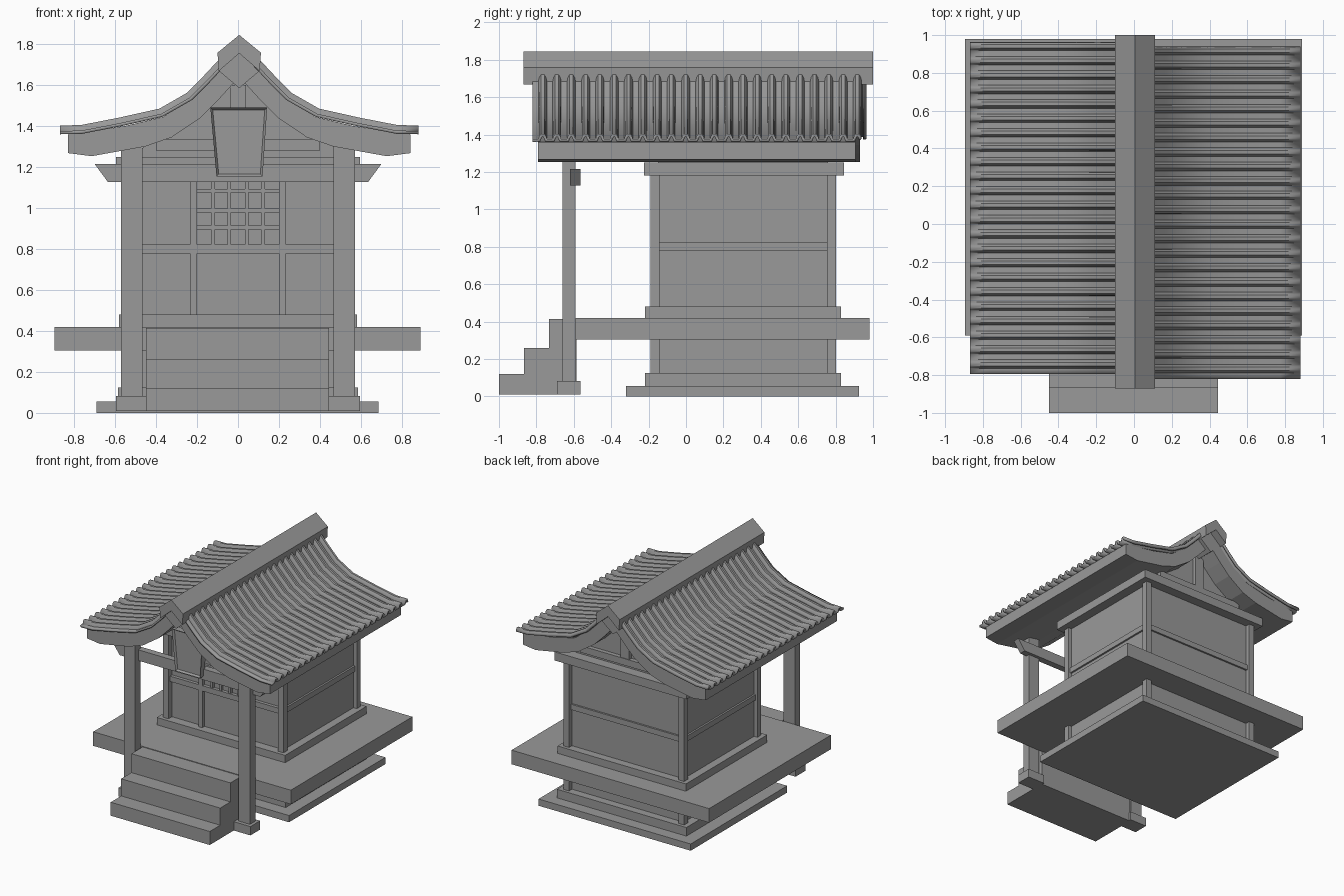
import bpy, bmesh, math
from mathutils import Vector

if "Cube" in bpy.data.objects:
    bpy.data.objects.remove(bpy.data.objects["Cube"])

# One plain grey for everything
grey = bpy.data.materials.new("plain grey")
grey.use_nodes = True
grey.diffuse_color = (0.32, 0.32, 0.32, 1)
grey.node_tree.nodes["Principled BSDF"].inputs["Base Color"].default_value = (0.32, 0.32, 0.32, 1)


def finish(name, bm):
    mesh = bpy.data.meshes.new(name)
    bm.to_mesh(mesh)
    bm.free()
    mesh.materials.append(grey)
    obj = bpy.data.objects.new(name, mesh)
    bpy.context.collection.objects.link(obj)
    return obj


def prism(name, points, start, end, axis="y", inset=0):
    """Extrude an outline: (x, z) along y, or (y, z) along x."""
    bm = bmesh.new()

    def place(p, d):
        return (p[0], d, p[1]) if axis == "y" else (d, p[0], p[1])

    near = [bm.verts.new(place(p, start)) for p in points]
    far = [bm.verts.new(place(p, end)) for p in points]
    front = bm.faces.new(near)
    bm.faces.new(far[::-1])
    n = len(points)
    for i in range(n):
        j = (i + 1) % n
        bm.faces.new((near[i], far[i], far[j], near[j]))
    bmesh.ops.recalc_face_normals(bm, faces=bm.faces)
    if inset:
        bmesh.ops.inset_individual(bm, faces=[front], thickness=inset, depth=-inset)
    return finish(name, bm)


def box(name, x0, x1, y0, y1, z0, z1):
    return prism(name, [(x0, z0), (x1, z0), (x1, z1), (x0, z1)], y0, y1)


# Foundation, sills, deck and wall core
box("foundation_slab", -0.69, 0.685, -0.32, 0.925, 0, 0.055)
box("lower_sill", -0.585, 0.585, -0.22, 0.83, 0.055, 0.125)
box("deck", -0.895, 0.89, -0.59, 0.98, 0.305, 0.42)
box("upper_sill", -0.58, 0.58, -0.22, 0.83, 0.42, 0.48)
box("wall_core", -0.515, 0.515, -0.145, 0.765, 0.055, 1.2)
box("top_frame", -0.595, 0.595, -0.225, 0.845, 1.18, 1.25)

# Corner posts, porch pillars and side rails
for side, label in ((1, "left"), (-1, "right")):
    def span(a, b):
        return sorted((side * a, side * b))
    for y, end in ((-0.19, "front"), (0.755, "back")):
        box(f"{end}_{label}_post", *span(0.495, 0.545), y, y + 0.048, 0.055, 1.2)
    box(f"{label}_pillar", *span(0.467, 0.57), -0.66, -0.59, 0.05, 1.3)
    box(f"{label}_pillar_base", *span(0.44, 0.595), -0.69, -0.565, 0.01, 0.082)
    box(f"{label}_wall_rail", *span(0.5, 0.53), -0.15, 0.77, 0.78, 0.825)
    box(f"{label}_door_jamb", *span(0.2, 0.235), -0.175, -0.14, 0.48, 1.19)
box("back_wall_rail", -0.5, 0.5, 0.75, 0.78, 0.78, 0.825)
box("front_wall_rail", -0.5, 0.5, -0.172, -0.14, 0.778, 0.822)

# Window lattice
for x in (-0.122, -0.042, 0.042, 0.122):
    box("lattice_upright", x - 0.009, x + 0.009, -0.168, -0.14, 0.82, 1.19)
for z in (0.905, 0.988, 1.085, 1.15):
    box("lattice_bar", -0.2, 0.2, -0.165, -0.14, z - 0.009, z + 0.009)

# Stairs
prism("stairs", [(-1, 0.01), (-1, 0.12), (-0.865, 0.12), (-0.865, 0.26), (-0.733, 0.26),
                 (-0.733, 0.415), (-0.585, 0.415), (-0.585, 0.01)], -0.45, 0.445, "x")

# Porch beam with slanted ends, and the hanging plaque
prism("porch_beam", [(-0.635, 1.127), (0.635, 1.127), (0.7, 1.215), (-0.7, 1.215)], -0.62, -0.565)
prism("plaque", [(-0.105, 1.155), (0.12, 1.155), (0.142, 1.49), (-0.135, 1.49)],
      -0.66, -0.605, inset=0.016)

# Roof slab, curved on both slopes, with a gable wall below it
MID = 0.006
upper = [(0.835, 1.36), (0.78, 1.365), (0.56, 1.4), (0.37, 1.445), (0.23, 1.545), (0.1, 1.68), (0, 1.77)]
lower = [(0, 1.64), (0.1, 1.53), (0.19, 1.44), (0.33, 1.345), (0.46, 1.3), (0.72, 1.253), (0.835, 1.268)]


def offset(points, side):
    return [(MID + side * x, z) for x, z in points]


for side, label, shift in ((1, "left", 0), (-1, "right", 0.025)):
    prism(f"{label}_roof_slab", offset(upper + lower, side), -0.79 + shift, 0.905 + shift)

under = [(x, z + 0.01) for x, z in lower[:5]]
prism("gable_wall", offset(under, 1) + [(0.5, 1.24), (-0.5, 1.24)] + offset(under[:0:-1], -1),
      -0.15, 0.76)
for y, end in ((-0.185, "front"), (0.75, "back")):
    box(f"{end}_gable_tie", -0.4, 0.4, y, y + 0.045, 1.28, 1.335)
    box(f"{end}_gable_post", -0.04, 0.04, y, y + 0.04, 1.33, 1.6)

# Ribbed tiles swept along the roof curve
tile_curve = [Vector(p) for p in ((0.04, 1.75), (0.09, 1.695), (0.16, 1.62), (0.24, 1.54), (0.38, 1.46),
                                  (0.58, 1.415), (0.77, 1.378), (0.875, 1.376))]
rib = [(0, 0), (0.4, 0), (0.46, 0.6), (0.58, 1), (0.82, 1), (0.94, 0.6)]
RIBS, PITCH, HEIGHT = 23, 0.0765, 0.027


def tiles(name, side, y0):
    bm = bmesh.new()
    section = [(y0 + (k + u) * PITCH, h * HEIGHT) for k in range(RIBS) for u, h in rib]
    section.append((y0 + RIBS * PITCH, 0))
    rows = []
    for i, p in enumerate(tile_curve):
        t = tile_curve[min(i + 1, len(tile_curve) - 1)] - tile_curve[max(i - 1, 0)]
        normal = Vector((-t.y, t.x)).normalized()
        row = []
        for y, h in section:
            q = p + normal * h
            row.append(bm.verts.new((MID + side * q.x, y, q.y)))
        rows.append(row)
    for a, b in zip(rows, rows[1:]):
        for j in range(len(section) - 1):
            quad = (a[j], b[j], b[j + 1], a[j + 1])
            bm.faces.new(quad if side > 0 else quad[::-1])
    obj = finish(name, bm)
    obj.data.shade_smooth()
    obj.data.set_sharp_from_angle(angle=math.radians(30))
    thick = obj.modifiers.new("thickness", "SOLIDIFY")
    thick.thickness = 0.016
    thick.offset = -1


tiles("left_tiles", 1, -0.82)
tiles("right_tiles", -1, -0.795)

# Ridge beam and its folded cap
prism("ridge_beam", offset([(0, 1.755), (0.1, 1.67), (0, 1.585), (-0.1, 1.67)], 1), -0.81, 0.935)
prism("ridge_cap", offset([(0, 1.845), (0.106, 1.758), (0.1, 1.668), (0, 1.755),
                           (-0.1, 1.668), (-0.106, 1.758)], 1), -0.87, 1)
